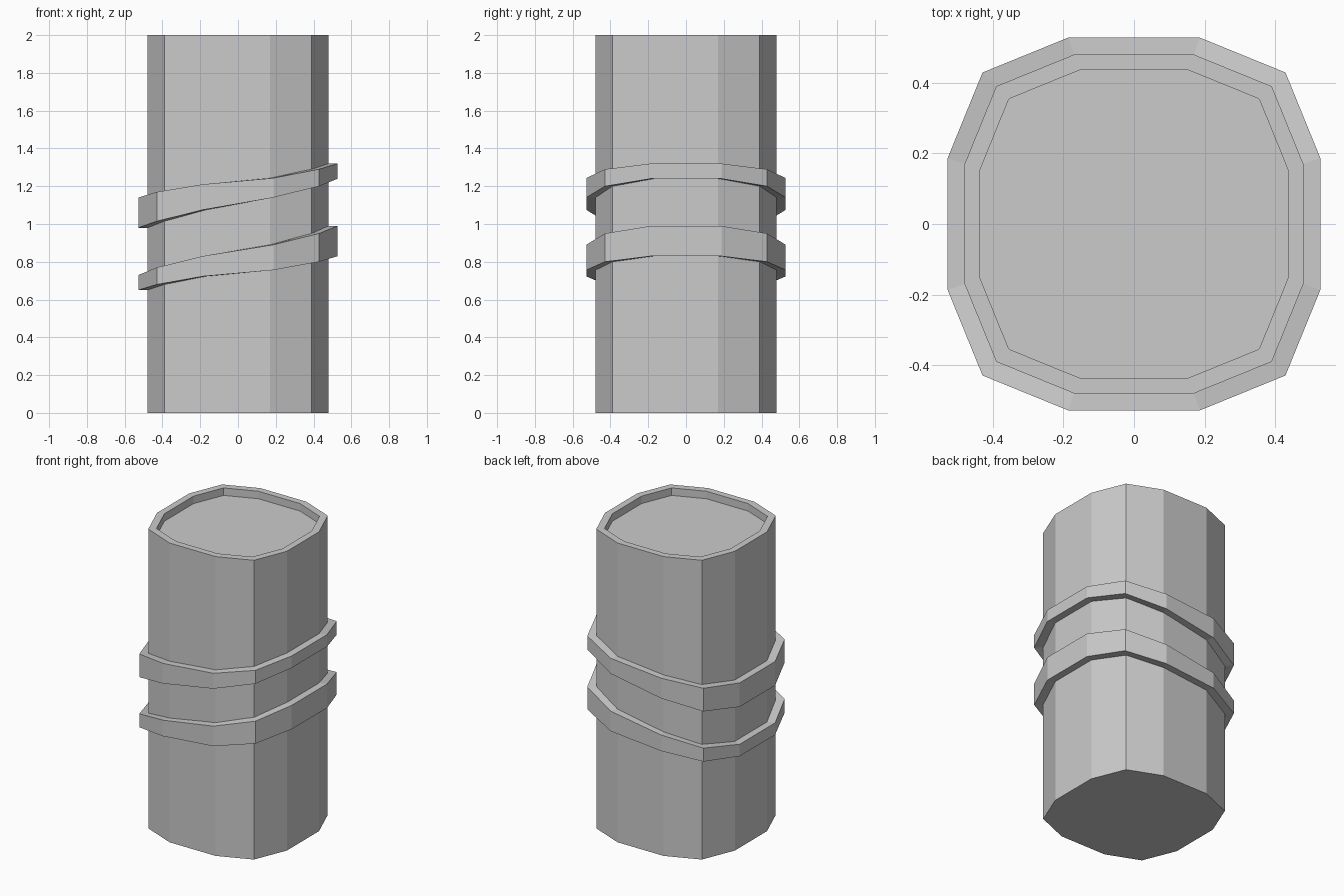
import bpy
import bmesh

if "Cube" in bpy.data.objects:
    bpy.data.objects.remove(bpy.data.objects["Cube"])

# Shared twelve-sided plan: rounded square, as fractions of its half width
QUARTER = [(1.0, -0.354), (1.0, 0.354), (0.813, 0.813)]


def plan(half):
    pts = []
    for turn in range(4):
        for x, y in QUARTER:
            for _ in range(turn):
                x, y = -y, x
            pts.append((x * half, y * half))
    return pts


def make_object(name, bm):
    bmesh.ops.recalc_face_normals(bm, faces=bm.faces)
    mesh = bpy.data.meshes.new(name)
    bm.to_mesh(mesh)
    bm.free()
    obj = bpy.data.objects.new(name, mesh)
    bpy.context.collection.objects.link(obj)
    return obj


def bridge(bm, a, b):
    n = len(a)
    for i in range(n):
        j = (i + 1) % n
        bm.faces.new((a[i], a[j], b[j], b[i]))


# Column with a shallow recess in the top
bm = bmesh.new()
loops = [[bm.verts.new((x, y, z)) for x, y in plan(half)]
         for half, z in [(0.48, 0), (0.48, 2), (0.436, 2), (0.436, 1.95)]]
for lower, upper in zip(loops, loops[1:]):
    bridge(bm, lower, upper)
bm.faces.new(loops[0])
bm.faces.new(loops[-1])
make_object("column", bm)


# Slanted bands: bottom and top heights at the six x stations, left to right
STATIONS = [-1.0, -0.813, -0.354, 0.354, 0.813, 1.0]


def make_band(name, bottoms, tops):
    bm = bmesh.new()

    def ring(half, heights):
        verts = []
        for x, y in plan(half):
            i = min(range(6), key=lambda k: abs(STATIONS[k] - x / half))
            verts.append(bm.verts.new((x, y, heights[i])))
        return verts

    section = [ring(0.528, bottoms), ring(0.528, tops),
               ring(0.47, tops), ring(0.47, bottoms)]
    for k in range(4):
        bridge(bm, section[k], section[(k + 1) % 4])
    make_object(name, bm)


make_band("lower_band",
          [0.65, 0.68, 0.723, 0.756, 0.80, 0.83],
          [0.73, 0.77, 0.83, 0.89, 0.95, 0.99])
make_band("upper_band",
          [0.98, 1.015, 1.075, 1.14, 1.20, 1.24],
          [1.14, 1.17, 1.21, 1.243, 1.29, 1.32])
